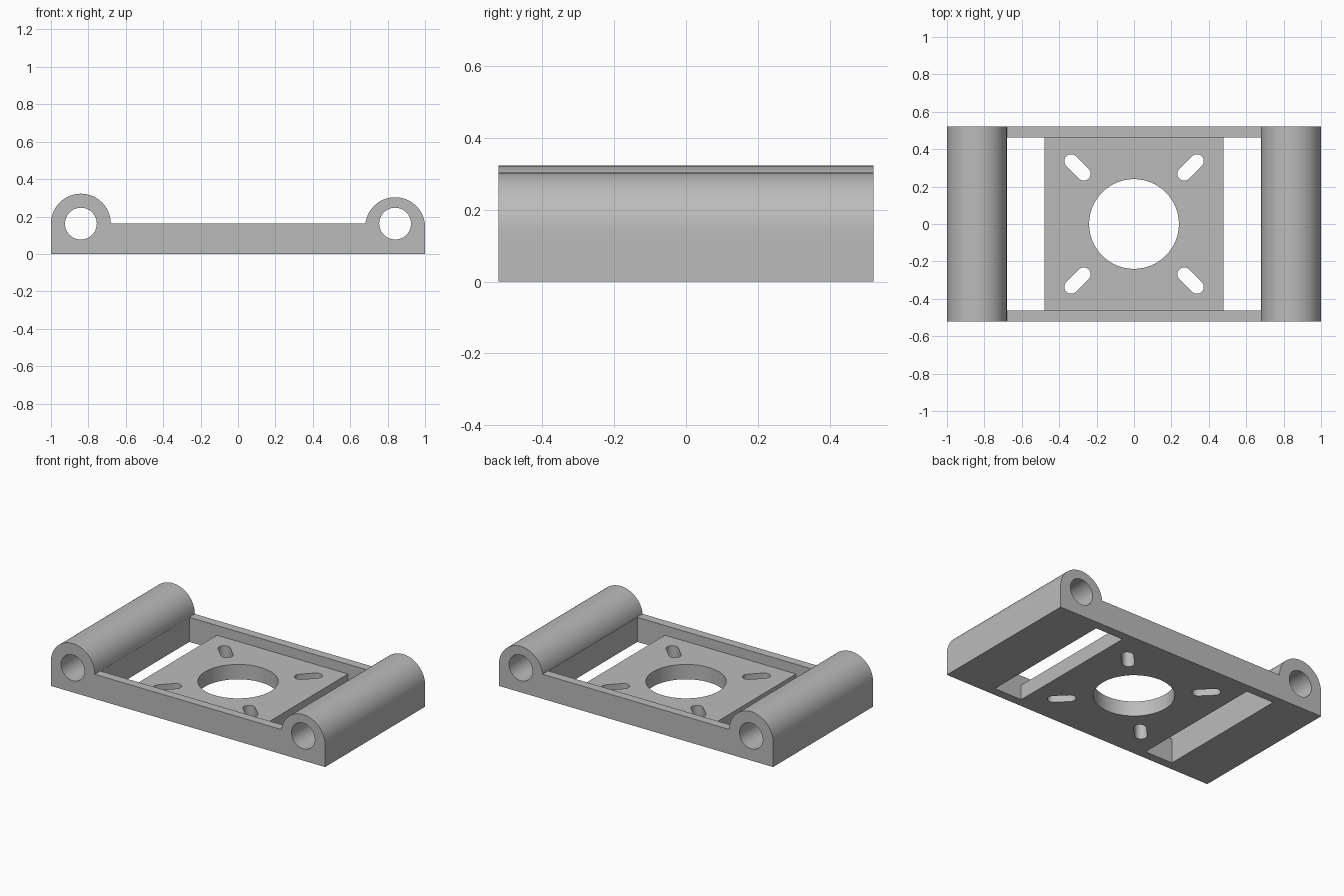
import bpy, bmesh, math
from mathutils import Vector

cube = bpy.data.objects.get("Cube")
if cube:
    bpy.data.objects.remove(cube, do_unlink=True)

HALF_Y = 0.521      # half the depth of the body
TUBE_X = 0.84       # tube axis
TUBE_R = 0.16
RAIL_TOP = 0.162
PLATE_TOP = 0.098

grey = bpy.data.materials.new("plain grey")
grey.use_nodes = True
colour = (0.5, 0.5, 0.5, 1)
grey.diffuse_color = colour
grey.node_tree.nodes["Principled BSDF"].inputs["Base Color"].default_value = colour


def arc(cx, cy, r, start, end, steps):
    """Points along an arc, angles in degrees."""
    angles = [math.radians(start + (end - start) * i / steps) for i in range(steps + 1)]
    return [(cx + r * math.cos(a), cy + r * math.sin(a)) for a in angles]


def circle(cx, cy, r, steps=64):
    return arc(cx, cy, r, 0, 360, steps)[:-1]


def rect(x0, x1, y0, y1):
    return [(x0, y0), (x1, y0), (x1, y1), (x0, y1)]


def prism(name, outline, low, high, axis="z"):
    """Extrude a 2D outline along z (outline in x, y) or y (outline in x, z)."""
    bm = bmesh.new()
    place = (lambda a, b: (a, b, low)) if axis == "z" else (lambda a, b: (a, low, b))
    face = bm.faces.new([bm.verts.new(place(a, b)) for a, b in outline])
    grown = bmesh.ops.extrude_face_region(bm, geom=[face])["geom"]
    shift = Vector((0, 0, high - low)) if axis == "z" else Vector((0, high - low, 0))
    bmesh.ops.translate(bm, vec=shift, verts=[v for v in grown if isinstance(v, bmesh.types.BMVert)])
    bmesh.ops.recalc_face_normals(bm, faces=bm.faces)
    mesh = bpy.data.meshes.new(name)
    bm.to_mesh(mesh)
    bm.free()
    mesh.materials.append(grey)
    obj = bpy.data.objects.new(name, mesh)
    bpy.context.collection.objects.link(obj)
    return obj


# Body: end profile with two arches (the +x one sits lower) and the rail between
low_centre = 0.143
meet = 180 - math.degrees(math.asin((RAIL_TOP - low_centre) / TUBE_R))
profile = [(-1, 0), (1, 0)]
profile += arc(TUBE_X, low_centre, TUBE_R, 0, meet, 40)
profile += arc(-TUBE_X, RAIL_TOP, TUBE_R, 0, 180, 40)
body = prism("mounting_bracket", profile, -HALF_Y, HALF_Y, "y")

# Cutters: pocket above the plate, windows beside it, and the central opening
inner_x, inner_y, plate_x = 0.679, 0.463, 0.478
cutters = [
    prism("pocket", rect(-inner_x, inner_x, -inner_y, inner_y), PLATE_TOP, 0.5),
    prism("central_hole", circle(0, 0, 0.24), -0.1, 0.3),
]
for side in (-1, 1):
    x0, x1 = sorted((side * plate_x, side * inner_x))
    cutters.append(prism("window", rect(x0, x1, -inner_y, inner_y), -0.1, 0.3))
    cutters.append(prism("tube_bore", circle(side * TUBE_X, RAIL_TOP, 0.085, 48), -1, 1, "y"))

# Diagonal screw slots in the four corners of the plate
for k in range(4):
    a = 45 + 90 * k
    c, s = math.cos(math.radians(a)), math.sin(math.radians(a))
    slot = arc(0.475 * c, 0.475 * s, 0.037, a - 90, a + 90, 14)
    slot += arc(0.38 * c, 0.38 * s, 0.037, a + 90, a + 270, 14)
    cutters.append(prism("screw_slot", slot, -0.1, 0.3))

# Cut everything out of the body
bpy.ops.object.select_all(action="DESELECT")
bpy.context.view_layer.objects.active = body
body.select_set(True)
for cutter in cutters:
    mod = body.modifiers.new(cutter.name, "BOOLEAN")
    mod.operation = "DIFFERENCE"
    mod.solver = "EXACT"
    mod.object = cutter
    bpy.ops.object.modifier_apply(modifier=mod.name)
    bpy.data.objects.remove(cutter, do_unlink=True)

bpy.ops.object.shade_smooth_by_angle(angle=math.radians(30))
